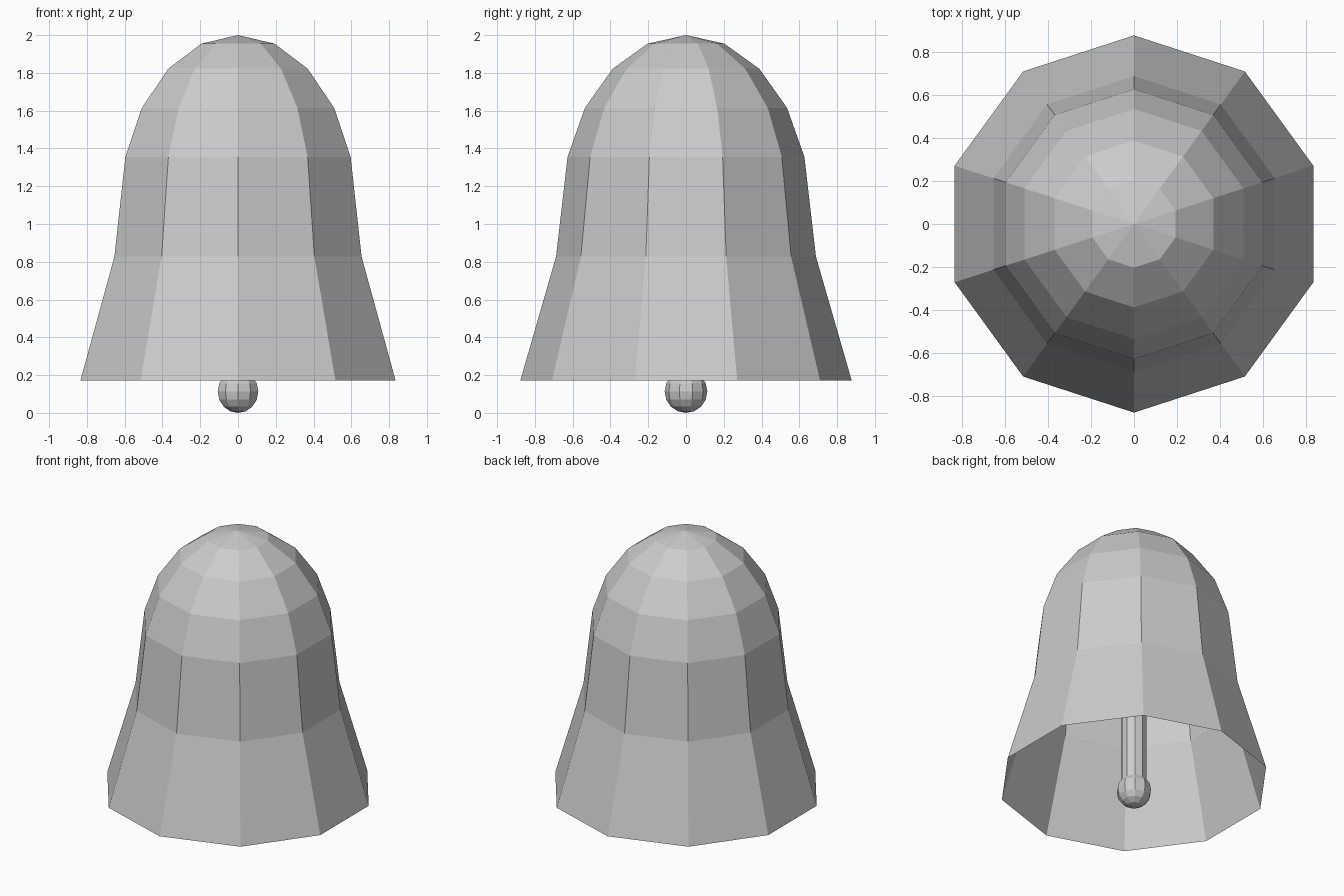
import bpy, bmesh
from math import pi, sin, cos

if "Cube" in bpy.data.objects:
    bpy.data.objects.remove(bpy.data.objects["Cube"])

SIDES = 10


def lathe(name, profile):
    """Turn (radius, z) points round the z axis; radius 0 makes a pole."""
    bm = bmesh.new()
    rings = []
    for r, z in profile:
        if r == 0:
            rings.append([bm.verts.new((0, 0, z))] * SIDES)
        else:
            angles = [pi / 2 + 2 * pi * i / SIDES for i in range(SIDES)]
            rings.append([bm.verts.new((r * cos(a), r * sin(a), z)) for a in angles])
    for low, high in zip(rings, rings[1:]):
        for i in range(SIDES):
            j = (i + 1) % SIDES
            corners = dict.fromkeys((low[i], low[j], high[j], high[i]))
            bm.faces.new(list(corners))
    mesh = bpy.data.meshes.new(name)
    bm.to_mesh(mesh)
    bm.free()
    obj = bpy.data.objects.new(name, mesh)
    bpy.context.collection.objects.link(obj)
    return obj


# Bell shell: flared skirt, waist and faceted dome, open underneath
lathe("bell_shell", [(0.877, 0.172), (0.688, 0.827), (0.627, 1.355),
                     (0.535, 1.615), (0.388, 1.822), (0.203, 1.955), (0, 2.0)])

# Clapper rod hanging from inside the dome
lathe("clapper_rod", [(0.083, 0.18), (0.083, 1.95)])

# Clapper ball
R, RINGS = 0.113, 8
ball = [(R * sin(pi * i / RINGS), R - R * cos(pi * i / RINGS)) for i in range(1, RINGS)]
lathe("clapper_ball", [(0, 0)] + ball + [(0, 2 * R)])
